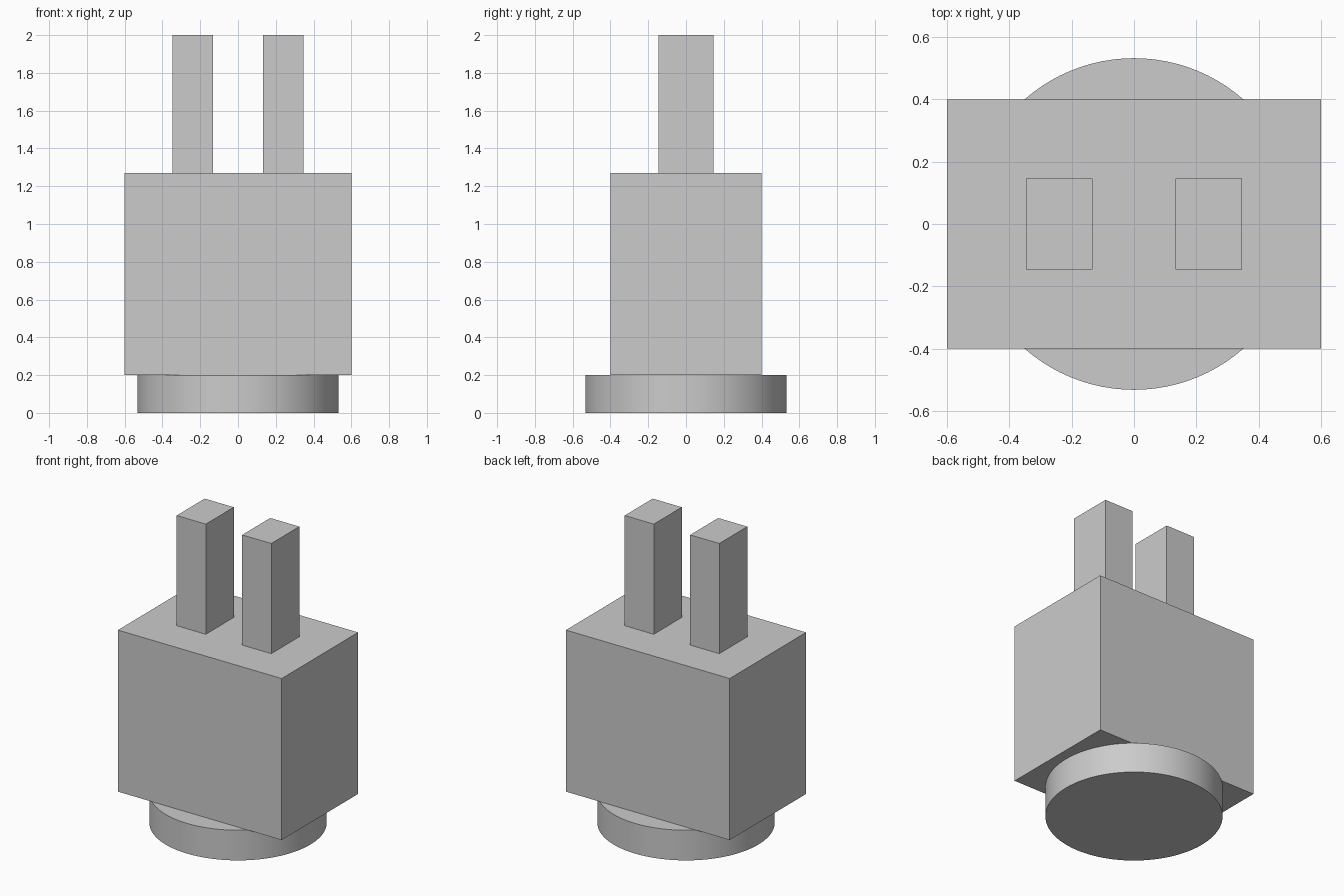
import bpy

# Remove the default cube
cube = bpy.data.objects.get("Cube")
if cube:
    bpy.data.objects.remove(cube, do_unlink=True)

# Single flat colour
grey = bpy.data.materials.new("light grey")
grey.use_nodes = True
colour = (0.6, 0.6, 0.6, 1)
grey.diffuse_color = colour
grey.node_tree.nodes["Principled BSDF"].inputs["Base Color"].default_value = colour


def finish(name):
    part = bpy.context.object
    part.name = name
    part.data.materials.append(grey)
    bpy.ops.object.transform_apply(location=False, rotation=False, scale=True)
    return part


def box(name, x, width, depth, bottom, top):
    bpy.ops.mesh.primitive_cube_add(size=1, location=(x, 0, (bottom + top) / 2))
    bpy.context.object.scale = (width, depth, top - bottom)
    return finish(name)


# Round base
bpy.ops.mesh.primitive_cylinder_add(vertices=96, radius=0.532, depth=0.2,
                                    location=(0, 0, 0.1))
finish("round_base")
bpy.ops.object.shade_smooth_by_angle()

# Main block
box("body", 0, 1.2, 0.8, 0.2, 1.27)

# Pair of upright prongs
for side, x in (("left", 0.24), ("right", -0.24)):
    box(side + "_prong", x, 0.213, 0.293, 1.27, 2)
